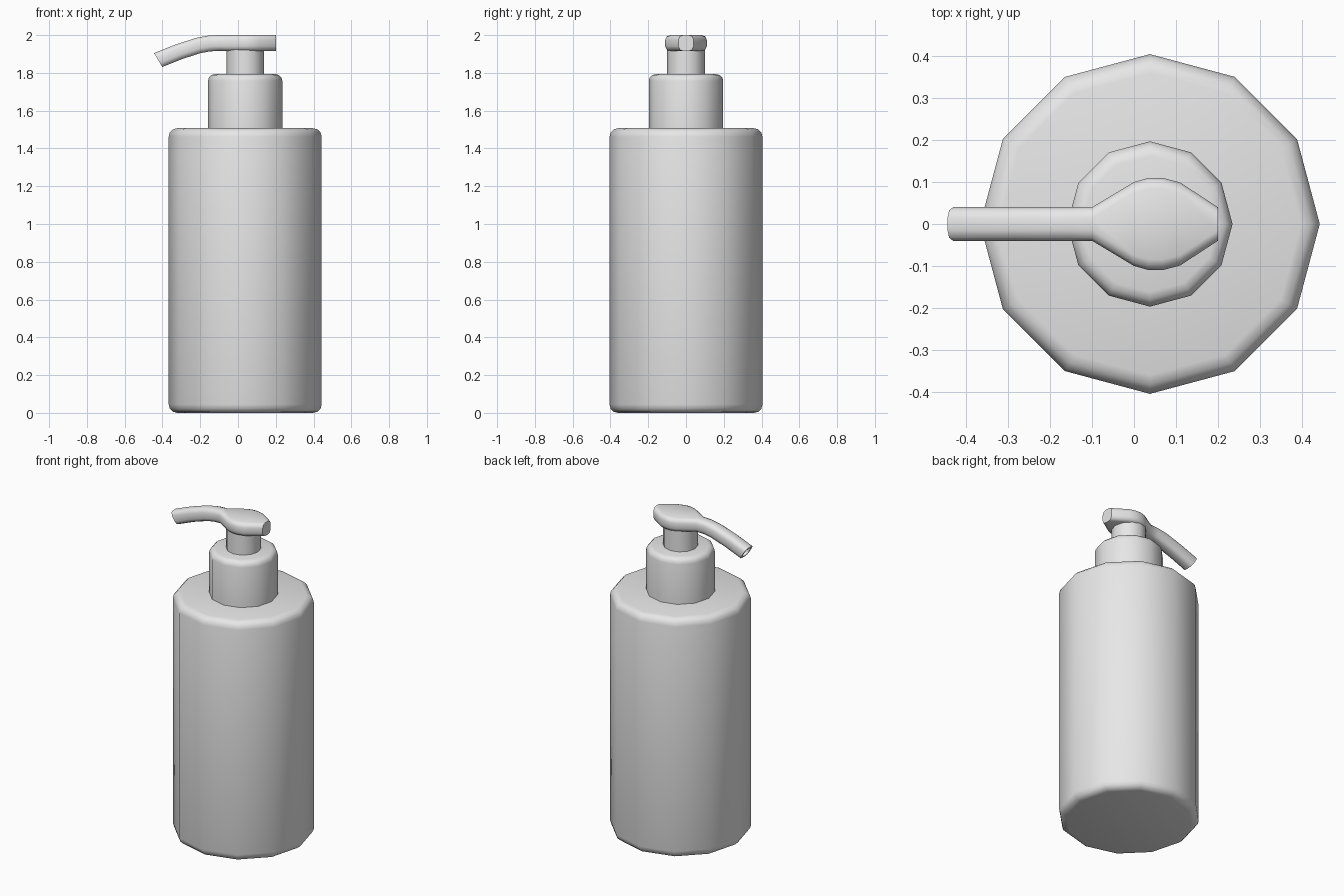
import bpy, bmesh, math
from mathutils import Vector

cube = bpy.data.objects.get("Cube")
if cube:
    bpy.data.objects.remove(cube, do_unlink=True)

AXIS_X = 0.038
SIDES = 12

grey = bpy.data.materials.new("plain_grey")
grey.use_nodes = True
grey.diffuse_color = (0.8, 0.8, 0.8, 1)
grey.node_tree.nodes["Principled BSDF"].inputs["Base Color"].default_value = (0.8, 0.8, 0.8, 1)


def loft(name, rings, angle):
    """Skin a list of equal-length point rings and cap both ends."""
    bm = bmesh.new()
    loops = [[bm.verts.new(p) for p in ring] for ring in rings]
    n = len(loops[0])
    for a, b in zip(loops, loops[1:]):
        for i in range(n):
            j = (i + 1) % n
            bm.faces.new((a[i], a[j], b[j], b[i]))
    bm.faces.new(loops[0])
    bm.faces.new(loops[-1])
    bmesh.ops.recalc_face_normals(bm, faces=bm.faces)
    mesh = bpy.data.meshes.new(name)
    bm.to_mesh(mesh)
    bm.free()
    mesh.materials.append(grey)
    obj = bpy.data.objects.new(name, mesh)
    bpy.context.collection.objects.link(obj)
    bpy.ops.object.select_all(action='DESELECT')
    obj.select_set(True)
    bpy.context.view_layer.objects.active = obj
    bpy.ops.object.shade_smooth_by_angle(angle=math.radians(angle))
    return obj


def turned(name, radius, bottom, top, bevel_bottom=0, bevel_top=0):
    """Twelve-sided upright part with optional rounded rims."""
    steps = [math.radians(a) for a in (0, 30, 60, 90)]
    profile = []
    for z, bevel, up in ((bottom, bevel_bottom, -1), (top, bevel_top, 1)):
        if bevel:
            arc = [(radius - bevel * (1 - math.cos(a)), z - up * bevel * (1 - math.sin(a)))
                   for a in steps]
            profile += arc if up > 0 else arc[::-1]
        else:
            profile.append((radius, z))
    rings = [[(AXIS_X + r * math.cos(math.tau * i / SIDES),
               r * math.sin(math.tau * i / SIDES), z) for i in range(SIDES)]
             for r, z in profile]
    return loft(name, rings, 50)


def section(x, z, tilt, half_w, half_h, corner=0.025):
    """Rounded rectangle across the pump head, leaning by tilt degrees."""
    t = math.radians(tilt)
    up = Vector((-math.sin(t), 0, math.cos(t)))
    side = Vector((0, 1, 0))
    points = []
    for k, (sy, sz) in enumerate(((1, 1), (-1, 1), (-1, -1), (1, -1))):
        for step in (0, 45, 90):
            a = math.radians(90 * k + step)
            y = sy * (half_w - corner) + corner * math.cos(a)
            h = sz * (half_h - corner) + corner * math.sin(a)
            points.append(Vector((x, 0, z)) + side * y + up * h)
    return points


# Bottle, collar and pump stem
turned("bottle_body", 0.405, 0, 1.507, 0.045, 0.045)
turned("collar", 0.197, 1.5, 1.793, 0, 0.035)
turned("pump_stem", 0.1, 1.78, 1.925)

# Pump head: hollow nozzle, drooping spout, widened press pad
MID = 1.958
head = [
    section(-0.35, 1.896, 24, 0.029, 0.032, 0.02),
    section(-0.4225, 1.868, 31, 0.029, 0.032, 0.02),
    section(-0.4225, 1.868, 31, 0.04, 0.043),
    section(-0.315, 1.911, 22, 0.04, 0.042),
    section(-0.21, 1.945, 15, 0.04, 0.042),
    section(-0.15, 1.956, 5, 0.04, 0.042),
]
pad = [(-0.1, 0.04), (0, 0.1), (0.035, 0.11), (0.068, 0.11), (0.11, 0.099), (0.2, 0.04)]
head += [section(x, MID, 0, w, 0.042) for x, w in pad]
loft("pump_head", head, 50)
